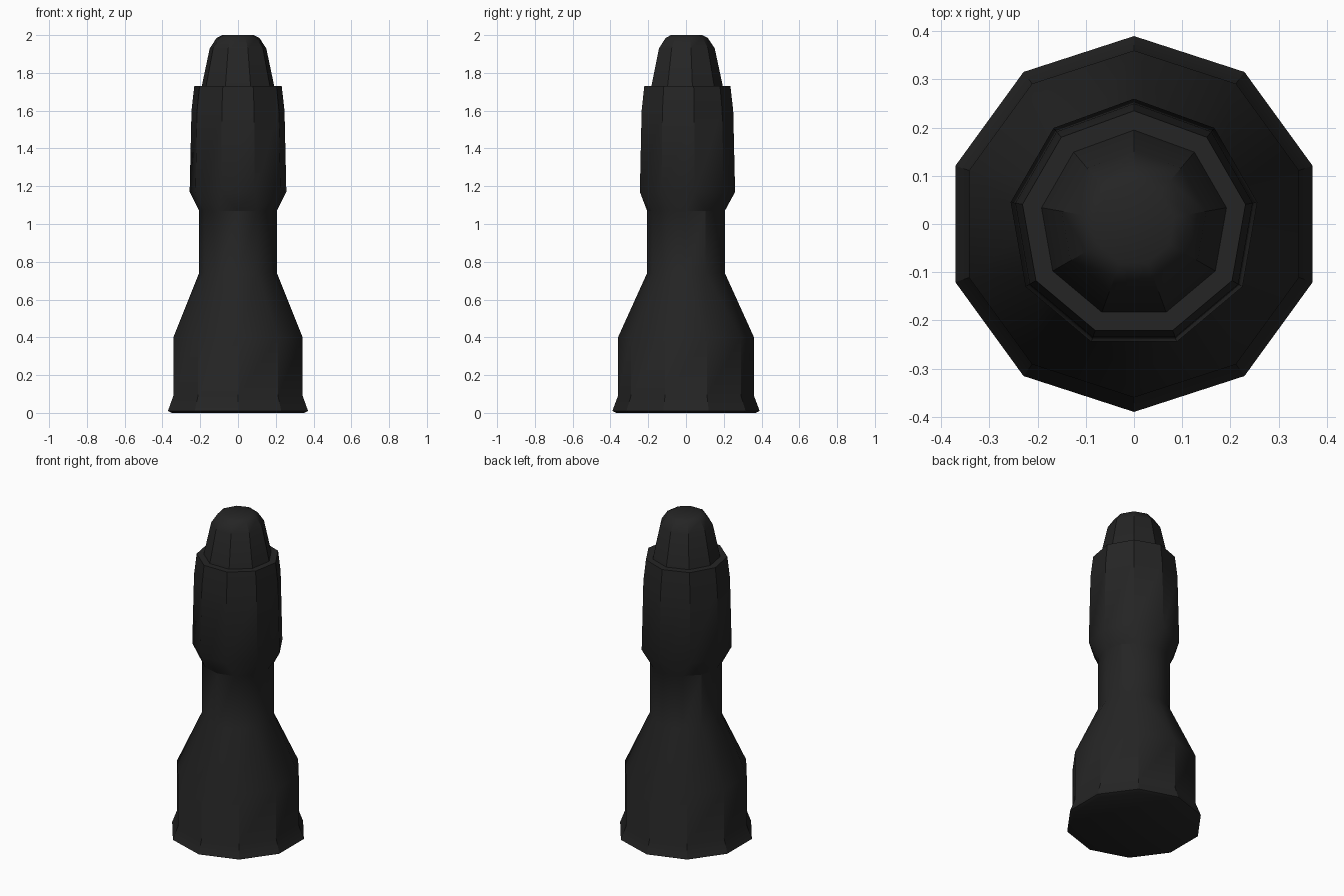
import bpy
import bmesh
from math import cos, sin, pi, radians

cube = bpy.data.objects.get("Cube")
if cube:
    bpy.data.objects.remove(cube, do_unlink=True)

black = bpy.data.materials.new("matte black")
black.use_nodes = True
colour = (0.018, 0.018, 0.018, 1)
black.diffuse_color = colour
black.node_tree.nodes["Principled BSDF"].inputs["Base Color"].default_value = colour


def ring(bm, sides, radius, z):
    """Closed polygon with one corner pointing to the back."""
    verts = [bm.verts.new((radius * cos(pi / 2 + 2 * pi * i / sides),
                           radius * sin(pi / 2 + 2 * pi * i / sides), z))
             for i in range(sides)]
    return [bm.edges.new((verts[i], verts[i - 1])) for i in range(sides)]


def lofted(name, rings):
    """Solid bridged through (sides, radius, z) rings and capped."""
    bm = bmesh.new()
    loops = [ring(bm, *r) for r in rings]
    for lower, upper in zip(loops, loops[1:]):
        bmesh.ops.bridge_loops(bm, edges=lower + upper)
    for loop in (loops[0], loops[-1]):
        bmesh.ops.edgeloop_fill(bm, edges=loop)
    bmesh.ops.recalc_face_normals(bm, faces=bm.faces)
    mesh = bpy.data.meshes.new(name)
    bm.to_mesh(mesh)
    bm.free()
    mesh.materials.append(black)
    obj = bpy.data.objects.new(name, mesh)
    bpy.context.collection.objects.link(obj)
    bpy.ops.object.select_all(action='DESELECT')
    obj.select_set(True)
    bpy.context.view_layer.objects.active = obj
    bpy.ops.object.shade_smooth_by_angle(angle=radians(30))
    return obj


# Flared ten-sided base, sloping shoulder, rounder neck and nine-sided sleeve
lofted("body", [
    (10, 0.37, 0), (10, 0.39, 0.01), (10, 0.36, 0.09), (10, 0.36, 0.40),
    (12, 0.206, 0.74), (12, 0.206, 1.07),
    (9, 0.26, 1.17), (9, 0.25, 1.60), (9, 0.235, 1.73),
])

# Tapered cap with a rounded tip
lofted("nose_cap", [
    (9, 0.197, 1.72), (9, 0.152, 1.93), (9, 0.115, 1.985), (9, 0.085, 2.0),
])
